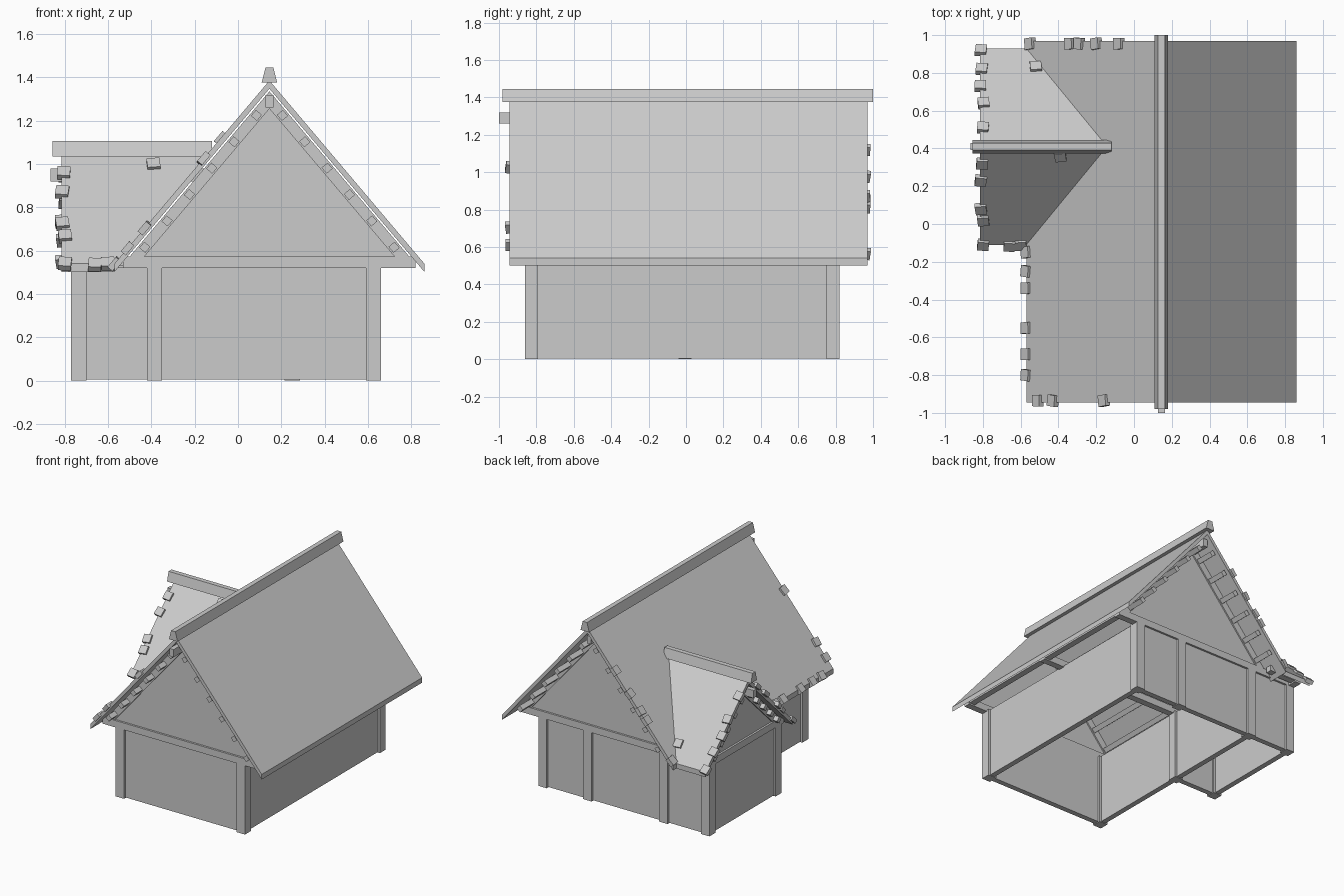
import bpy, bmesh, random
from math import atan
from mathutils import Matrix, Vector

random.seed(4)
cube = bpy.data.objects.get("Cube")
if cube:
    bpy.data.objects.remove(cube)

GREY = (0.6, 0.6, 0.6, 1)
mat = bpy.data.materials.new("plain grey")
mat.use_nodes = True
mat.diffuse_color = GREY
mat.node_tree.nodes["Principled BSDF"].inputs["Base Color"].default_value = GREY


def finish(name, bm):
    bmesh.ops.recalc_face_normals(bm, faces=bm.faces)
    mesh = bpy.data.meshes.new(name)
    bm.to_mesh(mesh)
    bm.free()
    mesh.materials.append(mat)
    obj = bpy.data.objects.new(name, mesh)
    bpy.context.collection.objects.link(obj)
    return obj


def solid(name, bottom, top):
    """Closed solid between two matching outlines."""
    bm = bmesh.new()
    a = [bm.verts.new(p) for p in bottom]
    b = [bm.verts.new(p) for p in top]
    bm.faces.new(a)
    bm.faces.new(b)
    n = len(a)
    for i in range(n):
        bm.faces.new((a[i], a[(i + 1) % n], b[(i + 1) % n], b[i]))
    return finish(name, bm)


def box(name, x0, x1, y0, y1, z0, z1):
    ring = [(x0, y0), (x1, y0), (x1, y1), (x0, y1)]
    return solid(name, [(x, y, z0) for x, y in ring], [(x, y, z1) for x, y in ring])


# Main roof runs along y, wing roof runs along x
RIDGE_X, WING_Y = 0.145, 0.41
EAVE, APEX, WING_APEX = 0.54, 1.385, 1.045
HALF, WING_HALF = 0.715, 0.52
SLOPE = (APEX - EAVE) / HALF
WING_SLOPE = (WING_APEX - EAVE) / WING_HALF


def main_frame(u, v, z):
    return (RIDGE_X + u, v, z)


def wing_frame(u, v, z):
    return (v, WING_Y + u, z)


def main_x(z):
    """Where the left main slope reaches height z."""
    return RIDGE_X - (APEX - z) / SLOPE


def prism(name, frame, profile, v0, v1):
    return solid(name, [frame(u, v0, z) for u, z in profile],
                 [frame(u, v1, z) for u, z in profile])


def roof(label, frame, half, apex, slope, v0, ends, cap, planes, purlin, count):
    thick = 0.038
    eave_end, apex_end = ends
    for s, side in ((-1, "a"), (1, "b")):
        # Roof slab
        top = [frame(s * half, v0, EAVE), frame(s * half, eave_end, EAVE),
               frame(0, apex_end, apex), frame(0, v0, apex)]
        solid(f"{label}_roof_{side}", [(x, y, z - thick) for x, y, z in top], top)
        # Rafters at the gables
        foot = 0.56
        outer, inner = apex - 0.05, apex - 0.13
        for i, (p0, p1) in enumerate(planes):
            prism(f"{label}_rafter_{side}_{i}", frame,
                  [(0, inner), (0, outer), (s * (outer - foot) / slope, foot),
                   (s * (inner - foot) / slope, foot)], p0, p1)
        # Battens under the slab, showing in the gables
        for i in range(count):
            u = 0.06 + i * (half - 0.2) / (count - 1)
            c = Vector((u, apex - 0.09 - u * slope))
            d = Vector((1, -slope)).normalized() * 0.018
            n = Vector((d.y, -d.x))
            end = v0 + 0.015
            far = min(eave_end + (c.y - EAVE) / SLOPE, apex_end) if label == "wing" else apex_end - 0.015
            prism(f"{label}_batten_{side}_{i}", frame,
                  [(s * p.x, p.y) for p in (c + d + n, c - d + n, c - d - n, c + d - n)], end, far)
    # Gable walls
    for i, (p0, p1) in enumerate(planes):
        mid = (p0 + p1) / 2
        w = (apex - 0.1 - 0.55) / slope
        prism(f"{label}_gable_{i}", frame, [(-w, 0.55), (w, 0.55), (0, apex - 0.1)],
              mid - 0.01, mid + 0.01)
    # Ridge cap and ridge purlin
    prism(f"{label}_ridge_cap", frame, [(-0.036, apex - 0.01), (0.036, apex - 0.01),
          (0.018, apex + 0.06), (-0.018, apex + 0.06)], *cap)
    prism(f"{label}_ridge_purlin", frame, [(-0.018, apex - 0.125), (0.018, apex - 0.125),
          (0.018, apex - 0.067), (-0.018, apex - 0.067)], *purlin)


roof("main", main_frame, HALF, APEX, SLOPE, -0.945, (0.97, 0.97), (-0.98, 1.0),
     [(-0.855, -0.815), (0.775, 0.815)], (-1.0, 0.95), 6)
roof("wing", wing_frame, WING_HALF, WING_APEX, WING_SLOPE, -0.815,
     (main_x(EAVE), main_x(WING_APEX)), (-0.855, -0.12), [(-0.765, -0.725)], (-0.865, -0.15), 5)

# Posts
X_WING, X_LEFT, X_MID, X_RIGHT = -0.735, -0.385, 0.25, 0.625
Y_FRONT, Y_WING, Y_BACK = -0.825, -0.005, 0.785
P = 0.035
for i, (x, y) in enumerate([(X_LEFT, Y_FRONT), (X_RIGHT, Y_FRONT), (X_LEFT, Y_WING),
                            (X_WING, Y_WING), (X_WING, Y_BACK), (X_LEFT, Y_BACK),
                            (X_MID, Y_BACK), (X_RIGHT, Y_BACK)]):
    box(f"post_{i}", x - P, x + P, y - P, y + P, 0, 0.53)


# Thin walls between the posts
def wall(name, x0, y0, x1, y1):
    t = 0.02
    box(name, x0 - t, x1 + t, y0 - t, y1 + t, 0.005, 0.53)


wall("front_wall", X_LEFT, Y_FRONT, X_RIGHT, Y_FRONT)
wall("back_wall", X_WING, Y_BACK, X_RIGHT, Y_BACK)
wall("long_wall_right", X_RIGHT, Y_FRONT, X_RIGHT, Y_BACK)
wall("long_wall_left", X_LEFT, Y_FRONT, X_LEFT, Y_BACK)
wall("wing_front_wall", X_WING, Y_WING, X_LEFT, Y_WING)
wall("wing_end_wall", X_WING, Y_WING, X_WING, Y_BACK)

# Tie beams and eave plates
Z0, Z1 = 0.52, 0.572
box("tie_beam_front", -0.53, 0.82, -0.86, -0.81, Z0, Z1)
box("tie_beam_middle", -0.77, 0.82, -0.04, 0.01, Z0, Z1)
box("tie_beam_back", -0.77, 0.82, 0.77, 0.82, Z0, Z1)
box("tie_beam_wing", -0.77, -0.72, -0.07, 0.89, Z0, Z1)
box("eave_plate_right", 0.77, 0.817, -0.855, 0.815, Z0 + 0.01, Z1)
box("eave_plate_left", -0.527, -0.48, -0.855, -0.04, Z0 + 0.01, Z1)
box("wing_plate_front", -0.767, -0.5, -0.067, -0.02, Z0 + 0.01, Z1)
box("wing_plate_back", -0.767, -0.5, 0.84, 0.887, Z0 + 0.01, Z1)


# Loose shingles along the roof edges
def shingle(name, loc, rot):
    bm = bmesh.new()
    bmesh.ops.create_cube(bm, size=1)
    yaw = Matrix.Rotation(random.uniform(-0.15, 0.15), 4, "Z")
    bm.transform(Matrix.Translation(loc) @ rot @ yaw @ Matrix.Diagonal((0.06, 0.06, 0.03, 1)))
    finish(name, bm)


def main_shingle(x, y):
    z = APEX - (RIDGE_X - x) * SLOPE
    shingle("main_shingle", (x, y, z), Matrix.Rotation(-atan(SLOPE), 4, "Y"))


def wing_shingle(x, y):
    z = WING_APEX - abs(y - WING_Y) * WING_SLOPE
    a = atan(WING_SLOPE) * (1 if y < WING_Y else -1)
    shingle("wing_shingle", (x, y, z), Matrix.Rotation(a, 4, "X"))


for y in (0.92, 0.82, 0.73, 0.64, 0.51, 0.32, 0.23, 0.08, 0.02, -0.11):
    wing_shingle(-0.805 + random.uniform(-0.01, 0.01), y)
for x, y in ((-0.66, -0.115), (-0.6, -0.11), (-0.52, 0.83), (-0.39, 0.36)):
    wing_shingle(x, y)
for y in (-0.15, -0.25, -0.34, -0.55, -0.69, -0.8):
    main_shingle(-0.57, y)
for x in (-0.51, -0.43, -0.16):
    main_shingle(x, -0.935)
for x in (-0.55, -0.34, -0.29, -0.2, -0.08):
    main_shingle(x, 0.955)
